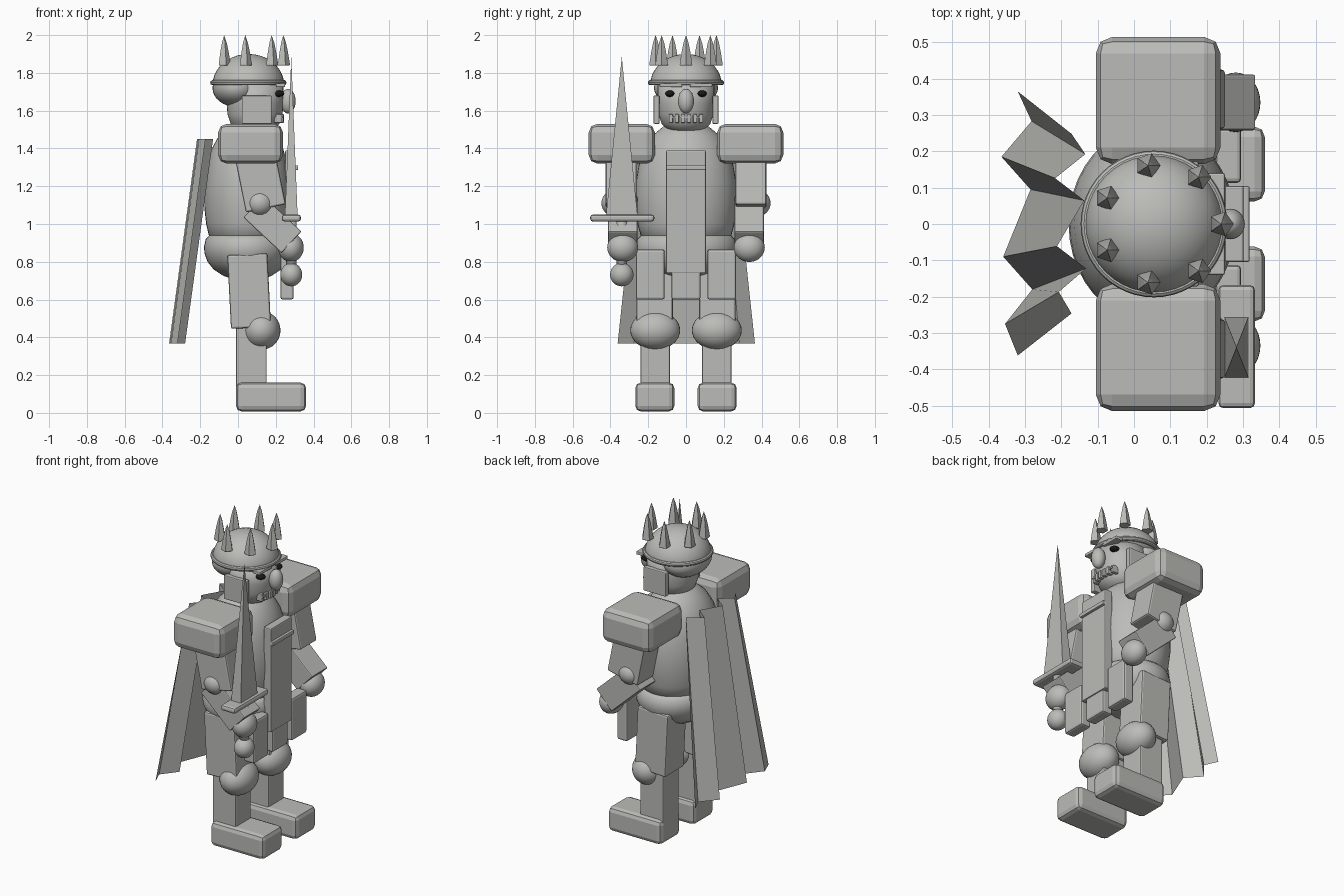
import bpy, bmesh, math
from mathutils import Vector, Matrix

if "Cube" in bpy.data.objects:
    bpy.data.objects.remove(bpy.data.objects["Cube"])


def material(name, rgb):
    m = bpy.data.materials.new(name)
    m.diffuse_color = (*rgb, 1)
    m.use_nodes = True
    m.node_tree.nodes["Principled BSDF"].inputs["Base Color"].default_value = m.diffuse_color
    return m


GREY = material("stone grey", (0.5, 0.5, 0.48))
BLACK = material("black", (0.01, 0.01, 0.01))


def finish(name, bm, mat=GREY, smooth=False, bevel=0, segments=2):
    bmesh.ops.recalc_face_normals(bm, faces=bm.faces)
    me = bpy.data.meshes.new(name)
    bm.to_mesh(me)
    bm.free()
    me.materials.append(mat)
    for p in me.polygons:
        p.use_smooth = smooth
    ob = bpy.data.objects.new(name, me)
    bpy.context.collection.objects.link(ob)
    if bevel:
        mod = ob.modifiers.new("bevel", 'BEVEL')
        mod.width, mod.segments = bevel, segments
    return ob


def box(name, x, y, z, bevel=0.008, tilt=0):
    """Box from (low, high) ranges, tilted about the y axis."""
    bm = bmesh.new()
    size = [r[1] - r[0] for r in (x, y, z)]
    mid = [(r[0] + r[1]) / 2 for r in (x, y, z)]
    bmesh.ops.create_cube(bm, size=1, matrix=Matrix.Translation(mid)
                          @ Matrix.Rotation(tilt, 4, 'Y') @ Matrix.Diagonal((*size, 1)))
    return finish(name, bm, bevel=bevel)


def ball(name, centre, radii, mat=GREY):
    bm = bmesh.new()
    bmesh.ops.create_uvsphere(bm, u_segments=32, v_segments=16, radius=1,
                              matrix=Matrix.Translation(centre) @ Matrix.Diagonal((*radii, 1)))
    return finish(name, bm, mat, smooth=True)


def lathe(name, centre, rx, ry, profile, n=40, smooth=True):
    """Elliptical lathe; profile holds (radius factor, z) pairs."""
    bm = bmesh.new()
    rings = []
    for f, z in profile:
        rings.append([bm.verts.new((centre[0] + rx * f * math.cos(math.tau * i / n),
                                    centre[1] + ry * f * math.sin(math.tau * i / n), z))
                      for i in range(n)])
    for a, b in zip(rings, rings[1:]):
        for i in range(n):
            j = (i + 1) % n
            bm.faces.new((a[i], a[j], b[j], b[i]))
    bm.faces.new(rings[0])
    bm.faces.new(rings[-1])
    bmesh.ops.remove_doubles(bm, verts=bm.verts, dist=0.0001)
    return finish(name, bm, smooth=smooth)


def span(s, a, b):
    """A y range, mirrored by side s."""
    return tuple(sorted((s * a, s * b)))


# Body
lathe("torso", (0.05, 0), 0.23, 0.27,
      [(0.7, 0.9), (0.88, 0.93), (0.95, 1.0), (0.99, 1.08), (1, 1.15), (0.985, 1.22), (0.93, 1.31),
       (0.82, 1.4), (0.65, 1.47), (0.45, 1.515), (0.25, 1.54), (0, 1.55)])
lathe("hips", (0.05, 0), 0.23, 0.27,
      [(0, 0.7), (0.3, 0.705), (0.55, 0.725), (0.78, 0.76), (0.92, 0.8), (0.99, 0.845),
       (1, 0.88), (0.96, 0.92), (0.88, 0.94), (0.7, 0.945)])

# Head and face
lathe("head", (0.09, 0), 0.15, 0.15,
      [(0, 1.475), (0.35, 1.48), (0.65, 1.5), (0.86, 1.53), (0.97, 1.58), (1, 1.64), (1, 1.74)])
ball("nose", (0.265, 0, 1.65), (0.04, 0.042, 0.065))
box("mouth_bar", (0.2, 0.236), (-0.09, 0.09), (1.56, 1.57), 0.002)
for i in range(6):
    y = -0.08 + 0.032 * i
    x = 0.225 - 2.2 * y * y
    box("tooth", (x - 0.02, x + 0.02), (y - 0.011, y + 0.011), (1.535, 1.582), 0.005)
for s in (1, -1):
    ball("eye", (0.215, s * 0.085, 1.69), (0.03, 0.025, 0.017), BLACK)
    box("brow", (0.2, 0.25), span(s, 0.02, 0.14), (1.725, 1.745), 0.005)
    box("cheek_guard", (0.02, 0.178), span(s, 0.14, 0.172), (1.53, 1.68), 0.006)

# Helmet with crown
ball("helmet_back", (-0.01, 0, 1.72), (0.125, 0.17, 0.1))
lathe("helmet_dome", (0.055, 0), 0.19, 0.19,
      [(math.cos(t * math.pi / 20), 1.735 + 0.165 * math.sin(t * math.pi / 20)) for t in range(11)])
bpy.ops.mesh.primitive_torus_add(major_radius=0.188, minor_radius=0.014, major_segments=48,
                                 minor_segments=10, location=(0.055, 0, 1.748))
rim = bpy.context.object
rim.name = "helmet_rim"
rim.data.materials.append(GREY)
bpy.ops.object.shade_smooth_by_angle()
for i in range(7):
    a = math.tau * i / 7
    lathe("crown_spike", (0.075 + 0.165 * math.cos(a), 0.165 * math.sin(a)), 0.035, 0.035,
          [(0.95, 1.84), (1, 1.845), (0.7, 1.91), (0.4, 1.96), (0, 2.0)], n=5, smooth=False)

for s in (1, -1):
    # Arms
    box("shoulder_guard", (-0.105, 0.238), span(s, 0.165, 0.515), (1.32, 1.53), 0.045)
    box("upper_arm", (0.01, 0.225), span(s, 0.262, 0.425), (1.08, 1.38), 0.01, -0.2)
    ball("elbow", (0.115, s * 0.37, 1.11), (0.075, 0.078, 0.072))
    # forearm slopes down and forward
    box("forearm", (0.045, 0.32), span(s, 0.258, 0.412), (0.92, 1.075), 0.006, math.radians(43))
    ball("hand", (0.28, s * 0.335, 0.875), (0.068, 0.082, 0.076))
    # Legs
    box("thigh", (-0.047, 0.165), span(s, 0.07, 0.262), (0.45, 0.84), 0.01, -0.05)
    ball("knee", (0.123, s * 0.163, 0.437), (0.102, 0.132, 0.103))
    box("shin", (-0.01, 0.152), span(s, 0.085, 0.24), (0.12, 0.47), 0.008)
    box("foot", (-0.01, 0.36), span(s, 0.062, 0.268), (0.008, 0.16), 0.028)
    # Side plates of the skirt
    box("skirt_side_plate", (0.225, 0.295), span(s, 0.113, 0.265), (0.6, 0.865), 0.012)

# Tabard down the front
box("skirt_centre_plate", (0.225, 0.295), (-0.077, 0.077), (0.6, 0.8), 0.012)
box("tabard", (0.25, 0.302), (-0.105, 0.105), (0.74, 1.39), 0.006)
box("tabard_bar", (0.295, 0.318), (-0.105, 0.105), (1.285, 1.31), 0.005)

# Sword
box("sword_guard", (0.232, 0.333), (-0.507, -0.168), (1.013, 1.05), 0.014)
lathe("sword_grip", (0.282, -0.34), 0.027, 0.027, [(1, 0.72), (1, 1.03)], n=16)
ball("sword_pommel", (0.282, -0.34, 0.732), (0.058, 0.062, 0.062))
bm = bmesh.new()
base = [bm.verts.new((0.282 + dx * 0.034, -0.34 + dy * 0.085, 1.03))
        for dx, dy in ((-1, -1), (1, -1), (1, 1), (-1, 1))]
tip = bm.verts.new((0.282, -0.34, 1.885))
bm.faces.new(base)
for i in range(4):
    bm.faces.new((base[i], base[(i + 1) % 4], tip))
finish("sword_blade", bm)

# Pleated cape, narrower at the top
hem = [(-0.32, 0.365), (-0.282, 0.283), (-0.365, 0.185), (-0.285, 0.095),
       (-0.36, -0.09), (-0.28, -0.18), (-0.355, -0.275), (-0.32, -0.362)]
bm = bmesh.new()
low = [bm.verts.new((x, y, 0.367)) for x, y in hem]
high = [bm.verts.new((x + 0.148, y * 0.68, 1.45)) for x, y in hem]
for i in range(len(hem) - 1):
    bm.faces.new((low[i], low[i + 1], high[i + 1], high[i]))
finish("cape", bm)
